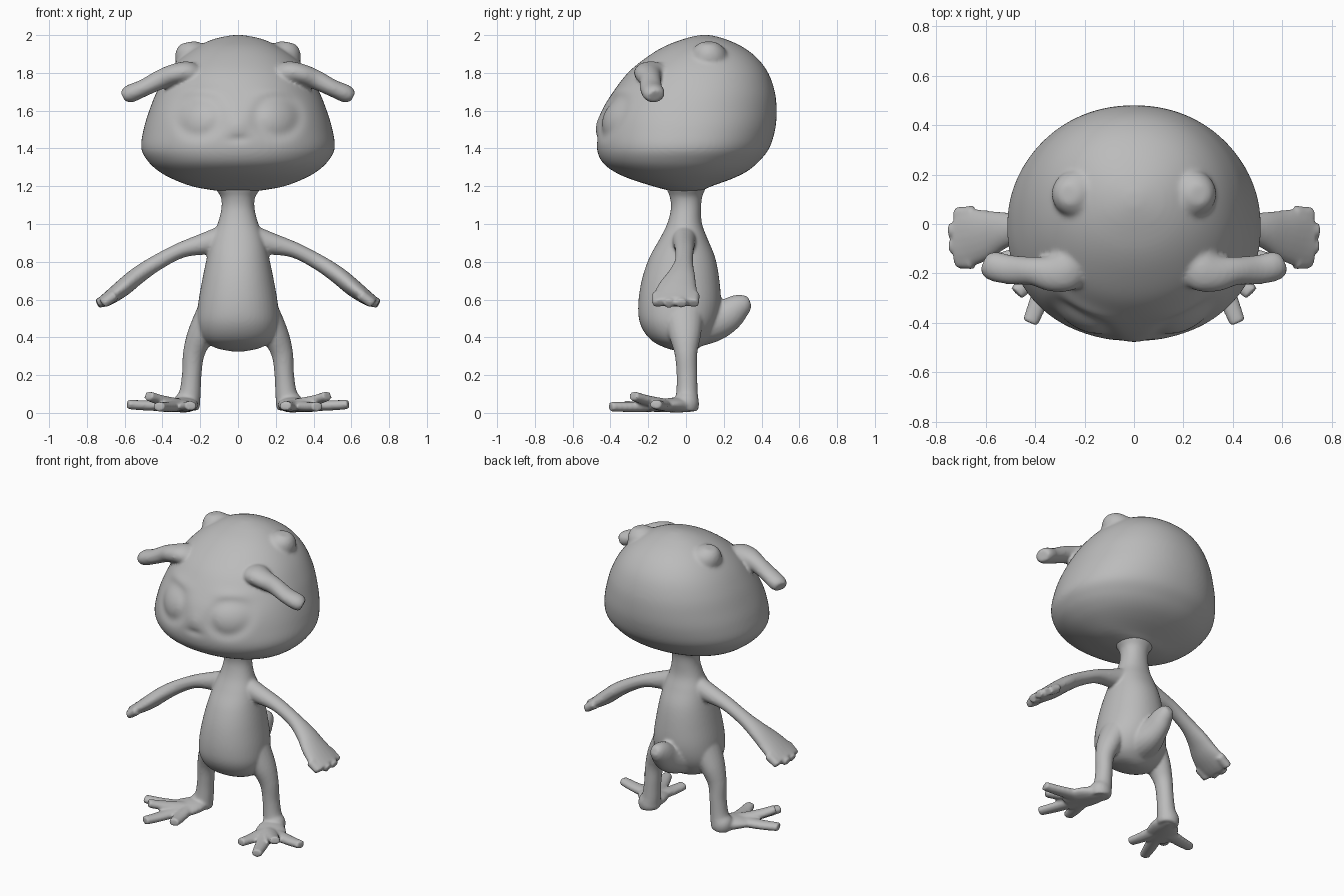
import bpy, bmesh
from math import sin, cos, pi, exp, hypot, copysign
from mathutils import Vector

cube = bpy.data.objects.get("Cube")
if cube:
    bpy.data.objects.remove(cube)

GREY = (0.5, 0.5, 0.5, 1)
skin = bpy.data.materials.new("grey skin")
skin.use_nodes = True
skin.diffuse_color = GREY
skin.node_tree.nodes["Principled BSDF"].inputs["Base Color"].default_value = GREY


def spline(rows, n):
    """Catmull-Rom interpolation of rows of any length."""
    p = [rows[0]] + rows + [rows[-1]]
    out = []
    for i in range(1, len(p) - 2):
        for k in range(n):
            t = k / n
            out.append([0.5 * (2 * b + (c - a) * t + (2 * a - 5 * b + 4 * c - d) * t * t
                               + (3 * b - a - 3 * c + d) * t ** 3)
                        for a, b, c, d in zip(p[i - 1], p[i], p[i + 1], p[i + 2])])
    return out + [rows[-1]]


def fuller(v, power):
    """Signed power, used to square off an ellipse slightly."""
    return copysign(abs(v) ** power, v)


def sweep(bm, rows, axis, n=5, segs=20, upright=False, power=1):
    """Closed tube through rows of (x, y, z, radius along axis, other radius)."""
    rows = spline(rows, n)
    pts = [Vector(r[:3]) for r in rows]
    rings = []
    for i, r in enumerate(rows):
        t = pts[min(i + 1, len(pts) - 1)] - pts[max(i - 1, 0)]
        t = Vector((0, 0, 1)) if upright else t.normalized()
        u = Vector(axis)
        u = (u - t * u.dot(t)).normalized()
        v = t.cross(u)
        rings.append([bm.verts.new(pts[i] + u * max(r[3], .002) * fuller(cos(a), power)
                                   + v * max(r[4], .002) * fuller(sin(a), power))
                      for a in (2 * pi * k / segs for k in range(segs))])
    for a, b in zip(rings, rings[1:]):
        for k in range(segs):
            j = (k + 1) % segs
            bm.faces.new((a[k], a[j], b[j], b[k]))
    bm.faces.new(rings[0][::-1])
    bm.faces.new(rings[-1])


def loft(bm, rows, segs):
    """Upright body through rows of (z, half width, front y, back y)."""
    sweep(bm, [(0, (f + b) / 2, z, w, (b - f) / 2) for z, w, f, b in rows], (1, 0, 0), 6, segs, True, .94)


def finish(name, bm, voxel, rounds):
    """Blend the overlapping parts into one smooth skin."""
    bmesh.ops.recalc_face_normals(bm, faces=bm.faces)
    mesh = bpy.data.meshes.new(name)
    bm.to_mesh(mesh)
    bm.free()
    ob = bpy.data.objects.new(name, mesh)
    bpy.context.collection.objects.link(ob)
    mod = ob.modifiers.new("blend", "REMESH")
    mod.mode = "VOXEL"
    mod.voxel_size = voxel
    mod = ob.modifiers.new("soften", "SMOOTH")
    mod.factor = 0.5
    mod.iterations = rounds
    bpy.ops.object.select_all(action="DESELECT")
    ob.select_set(True)
    bpy.context.view_layer.objects.active = ob
    for m in ("blend", "soften"):
        bpy.ops.object.modifier_apply(modifier=m)
    ob.data.materials.clear()
    ob.data.materials.append(skin)
    bpy.ops.object.shade_smooth()


def bell(d):
    return exp(-d * d)


def face_relief(x, z):
    """Forward push of the face surface: eyes, brows, nose and mouth."""
    x = abs(x)
    r = hypot((x - .21) / .11, (z - 1.57) / .1)
    eye = .008 * bell(r / .6) - .012 * bell((r - 1) / .3)
    brow = .014 * bell((x - .2) / .1) * bell((z - 1.7) / .03)
    nose = .012 * bell(x / .05) * bell((z - 1.52) / .05)
    mouth = -.016 * bell(x / .05) * bell((z - 1.45) / .014)
    return eye + brow + nose + mouth


# Head with face relief
head = bmesh.new()
loft(head, [(1.165, .03, -.03, .03), (1.18, .14, -.1, .09), (1.2, .245, -.175, .135), (1.24, .35, -.3, .245),
            (1.28, .42, -.385, .325), (1.33, .475, -.445, .385), (1.4, .512, -.472, .44), (1.5, .5, -.468, .472),
            (1.6, .47, -.445, .48), (1.7, .43, -.385, .47), (1.8, .372, -.308, .435), (1.88, .3, -.212, .375),
            (1.94, .215, -.115, .295), (1.98, .125, -.01, .205), (2.0, .03, .07, .13)], 128)
for v in head.verts:
    if v.co.y < -.1:
        v.co.y -= face_relief(v.co.x, v.co.z) * min(1, (-.1 - v.co.y) / .12)

# Drooping ears and low knobs
for s in (1, -1):
    sweep(head, [(s * .2, -.12, 1.77, .05, .05), (s * .26, -.18, 1.8, .085, .06), (s * .33, -.2, 1.795, .075, .055),
                 (s * .41, -.19, 1.765, .058, .052), (s * .5, -.185, 1.72, .06, .046),
                 (s * .57, -.17, 1.69, .06, .048), (s * .6, -.16, 1.675, .045, .036)], (0, 1, 0))
    sweep(head, [(s * .2, .11, 1.82, .07, .09), (s * .235, .12, 1.88, .096, .1), (s * .255, .12, 1.93, .08, .08),
                 (s * .262, .12, 1.962, .04, .04)], (1, 0, 0))
finish("head", head, .011, 7)

# Pear shaped torso with neck
body = bmesh.new()
loft(body, [(.325, .03, -.03, .03), (.345, .12, -.11, .07), (.39, .185, -.19, .12), (.47, .215, -.242, .165),
            (.57, .212, -.253, .185), (.7, .19, -.235, .177), (.82, .165, -.195, .155), (.92, .14, -.14, .115),
            (1.0, .108, -.1, .085), (1.08, .088, -.08, .08), (1.14, .09, -.085, .085), (1.18, .115, -.1, .1),
            (1.21, .13, -.11, .11)], 48)

# Stubby upturned tail
sweep(body, [(0, .06, .46, .13, .11), (0, .14, .475, .1, .1), (0, .21, .51, .075, .09), (0, .27, .555, .062, .073),
             (0, .315, .58, .045, .05), (0, .338, .59, .025, .025)], (1, 0, 0))

for s in (1, -1):
    # Arm flattening into a paddle hand
    sweep(body, [(s * .06, -.01, .93, .07, .07), (s * .16, -.01, .9, .06, .06), (s * .3, -.008, .862, .05, .042),
                 (s * .43, -.012, .795, .05, .042), (s * .53, -.025, .728, .075, .046),
                 (s * .61, -.045, .662, .105, .046), (s * .68, -.055, .61, .12, .038),
                 (s * .722, -.055, .585, .11, .03)], (0, 1, 0))
    # Finger stubs
    for y in (-.15, -.09, -.025, .04):
        tip = .752 - 1.2 * abs(y + .05) ** 1.5
        sweep(body, [(s * .65, y, .625, .034, .03), (s * tip, y, .577, .03, .026)], (0, 1, 0), 4, 12)
    # Leg and ankle
    sweep(body, [(s * .14, -.015, .53, .11, .08), (s * .2, -.005, .41, .085, .07), (s * .235, 0, .31, .06, .057),
                 (s * .245, .005, .2, .055, .052), (s * .255, .005, .1, .058, .058), (s * .27, .002, .05, .068, .072),
                 (s * .27, 0, .012, .062, .062)], (0, 1, 0))
    # Sole
    sweep(body, [(s * .265, .03, .038, .045, .034), (s * .29, -.05, .042, .085, .04),
                 (s * .335, -.14, .038, .1, .033), (s * .36, -.21, .033, .075, .025)], (1, 0, 0))
    # Spread toes
    for x, y, z in ((.25, -.33, .038), (.42, -.4, .033), (.475, -.28, .09), (.585, -.16, .045)):
        sweep(body, [(s * .3, -.1, .04, .05, .034), (s * (.12 + .6 * x), y * .6 - .04, .012 + .6 * z, .042, .028),
                     (s * x, y, z, .033, .026)], (.7 * s, .7, 0), 5, 12)
finish("body", body, .009, 5)
